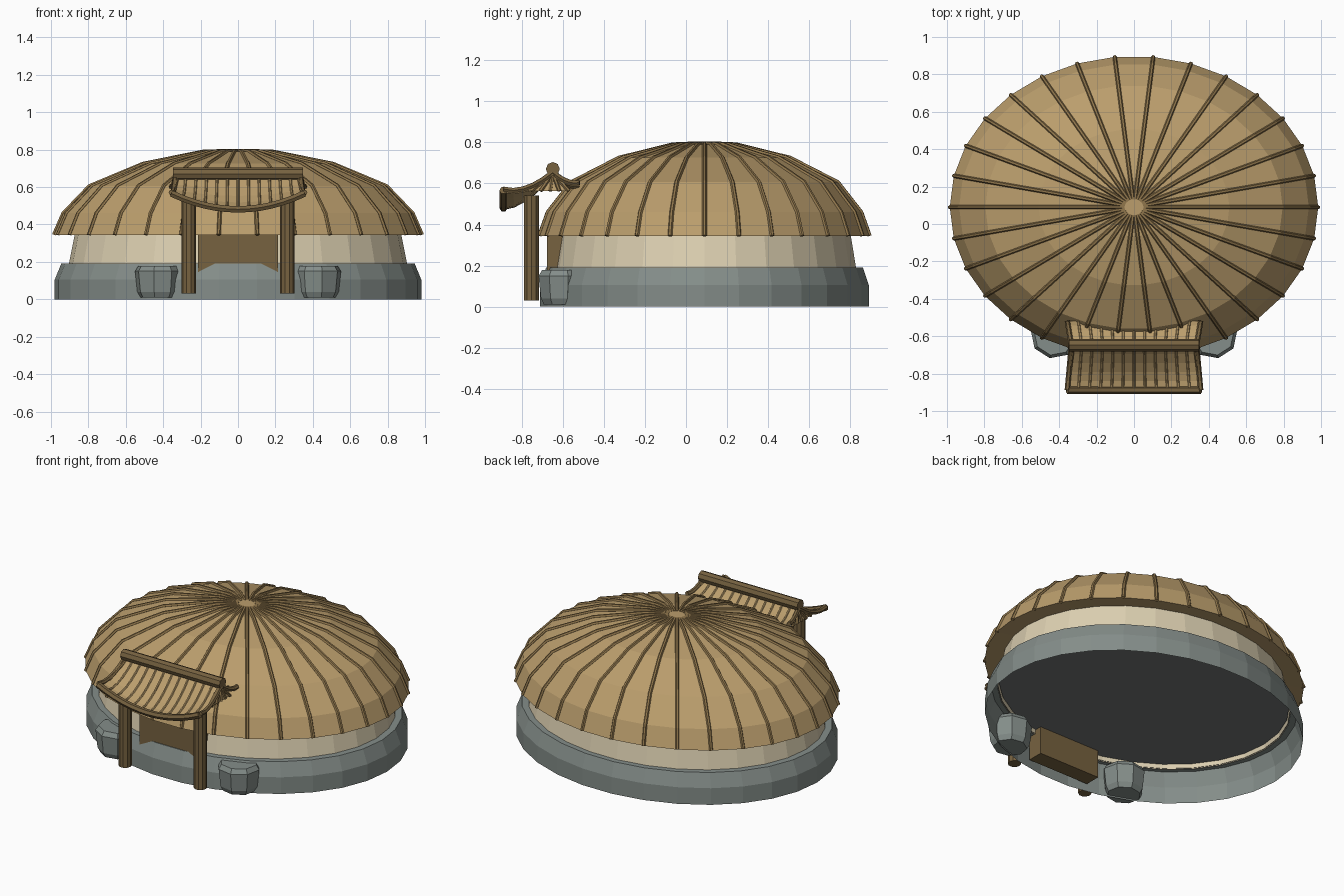
import bpy, bmesh, math

cube = bpy.data.objects.get("Cube")
if cube:
    bpy.data.objects.remove(cube, do_unlink=True)


def material(name, rgb):
    linear = [(c / 255) ** 2.2 for c in rgb] + [1]
    m = bpy.data.materials.new(name)
    m.use_nodes = True
    m.diffuse_color = linear
    m.node_tree.nodes["Principled BSDF"].inputs["Base Color"].default_value = linear
    return m


THATCH = material("thatch", (185, 156, 108))
RIB = material("roof rib", (142, 117, 77))
WOOD = material("wood", (118, 98, 66))
PLASTER = material("plaster", (220, 207, 176))
STONE = material("stone", (131, 140, 136))
FLOOR = material("floor", (114, 117, 116))

SIDES = 30
CY = 0.09        # centre of the oval hut
SQUASH = 0.82    # depth of the oval relative to its width


def add_mesh(name, bm, mat):
    mesh = bpy.data.meshes.new(name)
    bm.to_mesh(mesh)
    bm.free()
    mesh.materials.append(mat)
    obj = bpy.data.objects.new(name, mesh)
    bpy.context.collection.objects.link(obj)
    return obj


def lathe(name, profile, mat, center=(0, CY), squash=SQUASH, sides=SIDES,
          bottom=False, top=False, turn=0.0):
    """Stack of oval rings, given as (radius, height)."""
    bm = bmesh.new()
    rings = []
    for r, z in profile:
        angles = [math.tau * i / sides + turn for i in range(sides)]
        rings.append([bm.verts.new((center[0] + r * math.cos(a),
                                    center[1] + r * squash * math.sin(a), z)) for a in angles])
    for low, high in zip(rings, rings[1:]):
        for i in range(sides):
            j = (i + 1) % sides
            bm.faces.new((low[i], low[j], high[j], high[i]))
    if bottom:
        bm.faces.new(rings[0][::-1])
    if top:
        bm.faces.new(rings[-1])
    return add_mesh(name, bm, mat)


def tubes(name, paths, radius, mat, resolution=1):
    """Round bars along point paths, joined in one mesh."""
    curve = bpy.data.curves.new(name, "CURVE")
    curve.dimensions = "3D"
    curve.bevel_depth = radius
    curve.bevel_resolution = resolution
    curve.use_fill_caps = True
    for path in paths:
        spline = curve.splines.new("POLY")
        spline.points.add(len(path) - 1)
        for point, co in zip(spline.points, path):
            point.co = (*co, 1)
    temp = bpy.data.objects.new(name + " path", curve)
    bpy.context.collection.objects.link(temp)
    graph = bpy.context.evaluated_depsgraph_get()
    mesh = bpy.data.meshes.new_from_object(temp.evaluated_get(graph))
    bpy.data.objects.remove(temp, do_unlink=True)
    mesh.materials.clear()
    mesh.materials.append(mat)
    for poly in mesh.polygons:
        poly.use_smooth = False
    obj = bpy.data.objects.new(name, mesh)
    bpy.context.collection.objects.link(obj)
    return obj


# Hut: stone footing, plaster wall, floor and domed roof with a closed eave
lathe("stone_base", [(0.98, 0), (0.98, 0.105), (0.945, 0.19), (0.9, 0.19)], STONE)
lathe("wall", [(0.905, 0.185), (0.87, 0.36)], PLASTER)
lathe("floor", [(0.895, 0.215), (0.89, 0.22)], FLOOR, bottom=True, top=True)
ROOF = [(0.985, 0.345), (0.935, 0.46), (0.795, 0.606), (0.51, 0.725), (0.19, 0.79), (0.05, 0.795)]
lathe("roof", [(0.865, 0.35)] + ROOF, THATCH, top=True)
lathe("roof_cap", [(0.06, 0.79), (0.06, 0.803)], THATCH, top=True)

ribs = []
for i in range(SIDES):
    a = math.tau * i / SIDES
    ribs.append([(r * math.cos(a), CY + r * SQUASH * math.sin(a), z) for r, z in ROOF])
tubes("roof_ribs", ribs, 0.011, RIB)

# Door block under the eave
bm = bmesh.new()
bmesh.ops.create_cube(bm, size=1)
bmesh.ops.scale(bm, vec=(0.43, 0.1, 0.32), verts=bm.verts)
bmesh.ops.translate(bm, vec=(0, -0.626, 0.2), verts=bm.verts)
add_mesh("door", bm, WOOD)

# Boulders and gate posts on both sides
ROCK = [(0.1, 0.01), (0.116, 0.04), (0.128, 0.15), (0.11, 0.178)]
for side, x in (("left", 1), ("right", -1)):
    lathe(side + "_boulder", ROCK, STONE, center=(x * 0.425, -0.598), squash=0.95,
          sides=8, bottom=True, top=True, turn=0.2 * x)
    lathe(side + "_gate_post", [(0.038, 0.03), (0.038, 0.54)], WOOD,
          center=(x * 0.263, -0.752), squash=1, sides=10, bottom=True, top=True)


# Gate roof: a sagging sheet on each side of the ridge
def gate_point(u, t, front, raise_by=0.0):
    depth, drop, lift = (-0.24, 0.167, 0.085) if front else (0.13, 0.09, 0.04)
    x = u * (0.335 + 0.022 * t)
    z = 0.65 - drop * (1 - (1 - t) ** 1.7) + lift * u * u * t
    return (x, -0.648 + depth * t, z + raise_by)


STEPS = [i / 5 for i in range(6)]
ACROSS = [i / 6 - 1 for i in range(13)]
for label, front in (("front", True), ("back", False)):
    bm = bmesh.new()
    grid = [[bm.verts.new(gate_point(u, t, front)) for t in STEPS] for u in ACROSS]
    for a, b in zip(grid, grid[1:]):
        for k in range(len(STEPS) - 1):
            quad = (a[k], a[k + 1], b[k + 1], b[k])
            bm.faces.new(quad if front else quad[::-1])
    sheet = add_mesh("gate_roof_" + label, bm, THATCH)
    thick = sheet.modifiers.new("thickness", "SOLIDIFY")
    thick.thickness = 0.012
    tubes("gate_slats_" + label,
          [[gate_point(u, t, front, 0.002) for t in STEPS] for u in ACROSS[1:-1]], 0.007, THATCH)
    tubes("gate_side_rims_" + label,
          [[gate_point(u, t, front, 0.004) for t in STEPS] for u in (-1, 1)], 0.014, WOOD)

# Gable ends: a triangular panel with bars fanning down from the ridge
for side, x in (("left", 1), ("right", -1)):
    apex = (x * 0.325, -0.648, 0.65)
    feet = [(x * 0.345, -0.8 + 0.046 * i, 0.563) for i in range(6)]
    bm = bmesh.new()
    bm.faces.new([bm.verts.new(co) for co in [apex] + feet])
    add_mesh(side + "_gable", bm, THATCH)
    tubes(side + "_gable_bars", [[apex, foot] for foot in feet], 0.01, RIB)

tubes("gate_eave_beam", [[gate_point(u, 1, True, -0.002) for u in ACROSS]], 0.02, WOOD)
tubes("gate_ridge", [[(-0.347, -0.648, 0.67), (0.347, -0.648, 0.67)]], 0.034, WOOD, 2)
